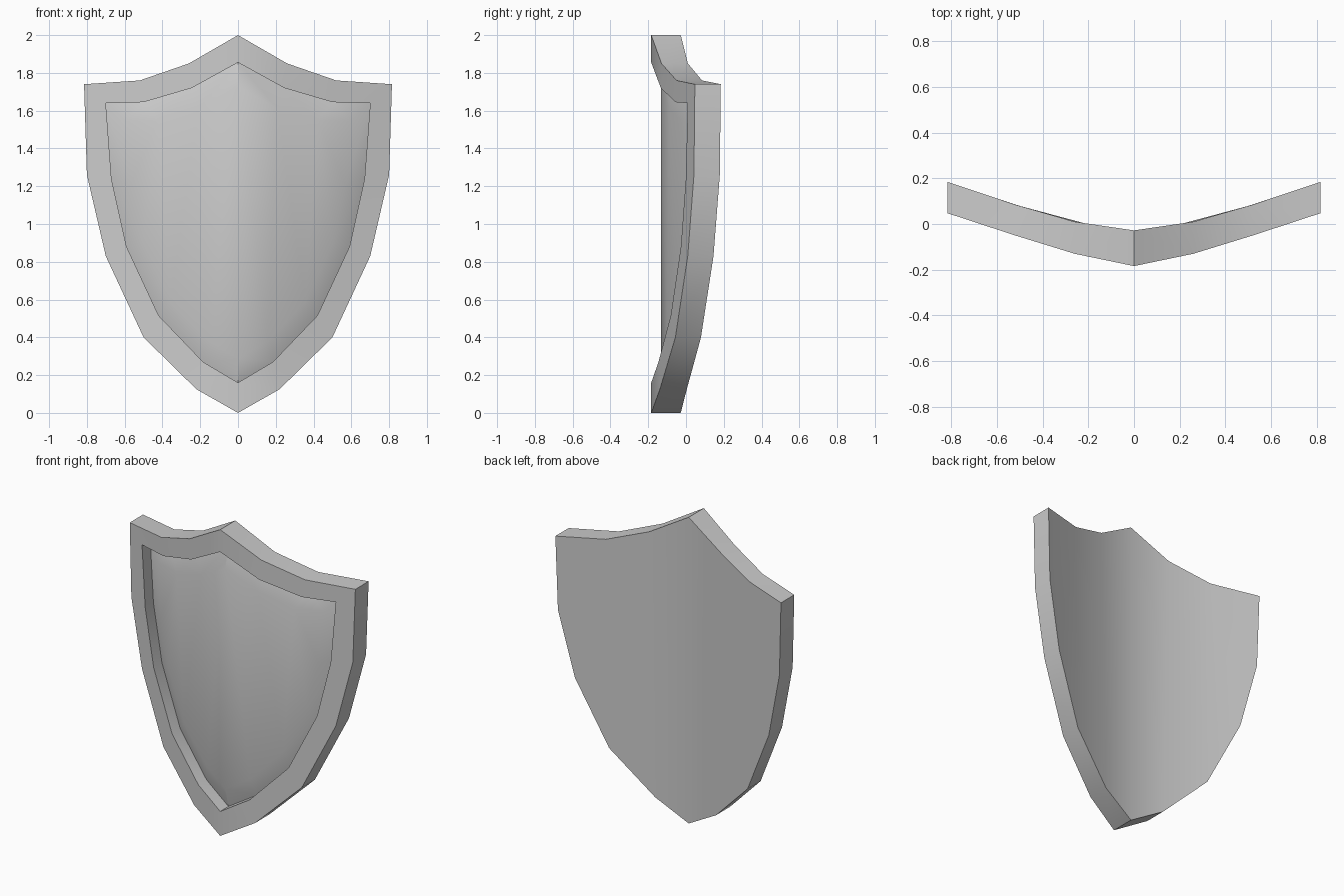
import bpy, bmesh

if "Cube" in bpy.data.objects:
    bpy.data.objects.remove(bpy.data.objects["Cube"])

# Half outlines (x, z), from the top point round to the bottom point
OUTER = [(0, 2.0), (.26, 1.85), (.52, 1.76), (.815, 1.74), (.80, 1.26),
         (.70, .83), (.50, .40), (.22, .125), (0, 0)]
INNER = [(0, 1.855), (.245, 1.72), (.50, 1.645), (.70, 1.64), (.67, 1.24),
         (.59, .88), (.42, .515), (.185, .27), (0, .16)]
# Raised middle of the recessed panel
MIDDLE = [(x * .85, 1 + (z - 1) * .85) for x, z in INNER]

# Bowed cross-section: (x, y) on the front and the back
FRONT = [(0, -.184), (.26, -.13), (.52, -.05), (.815, .047)]
BACK = [(0, -.028), (.26, .01), (.52, .085), (.815, .184)]


def bow(profile, x):
    for (x0, y0), (x1, y1) in zip(profile, profile[1:]):
        if x <= x1:
            return y0 + (y1 - y0) * (x - x0) / (x1 - x0)
    return profile[-1][1]


bm = bmesh.new()


def ring(outline, profile, depth=0):
    return [bm.verts.new((x, bow(profile, x) + depth, z)) for x, z in outline]


def bridge(a, b):
    for i in range(len(a) - 1):
        bm.faces.new((a[i], a[i + 1], b[i + 1], b[i]))


def fill(r):
    for ids in ((0, 1, 7, 8), (1, 2, 6, 7), (2, 5, 6), (2, 3, 4, 5)):
        bm.faces.new([r[i] for i in ids])


# Back, outer edge, rim, recess wall and gently domed panel
rings = [ring(OUTER, BACK), ring(OUTER, FRONT), ring(INNER, FRONT),
         ring(INNER, FRONT, .085), ring(MIDDLE, FRONT, .052)]
for a, b in zip(rings, rings[1:]):
    bridge(a, b)
fill(rings[0])
fill(rings[-1])

# Mirror to the other half
bmesh.ops.mirror(bm, geom=bm.verts[:] + bm.edges[:] + bm.faces[:],
                 axis='X', merge_dist=.0005)
bmesh.ops.remove_doubles(bm, verts=bm.verts[:], dist=.0005)
bmesh.ops.recalc_face_normals(bm, faces=bm.faces[:])

mesh = bpy.data.meshes.new("shield")
bm.to_mesh(mesh)
bm.free()
shield = bpy.data.objects.new("shield", mesh)
bpy.context.collection.objects.link(shield)
bpy.context.view_layer.objects.active = shield
shield.select_set(True)
bpy.ops.object.shade_smooth_by_angle(angle=.56)
